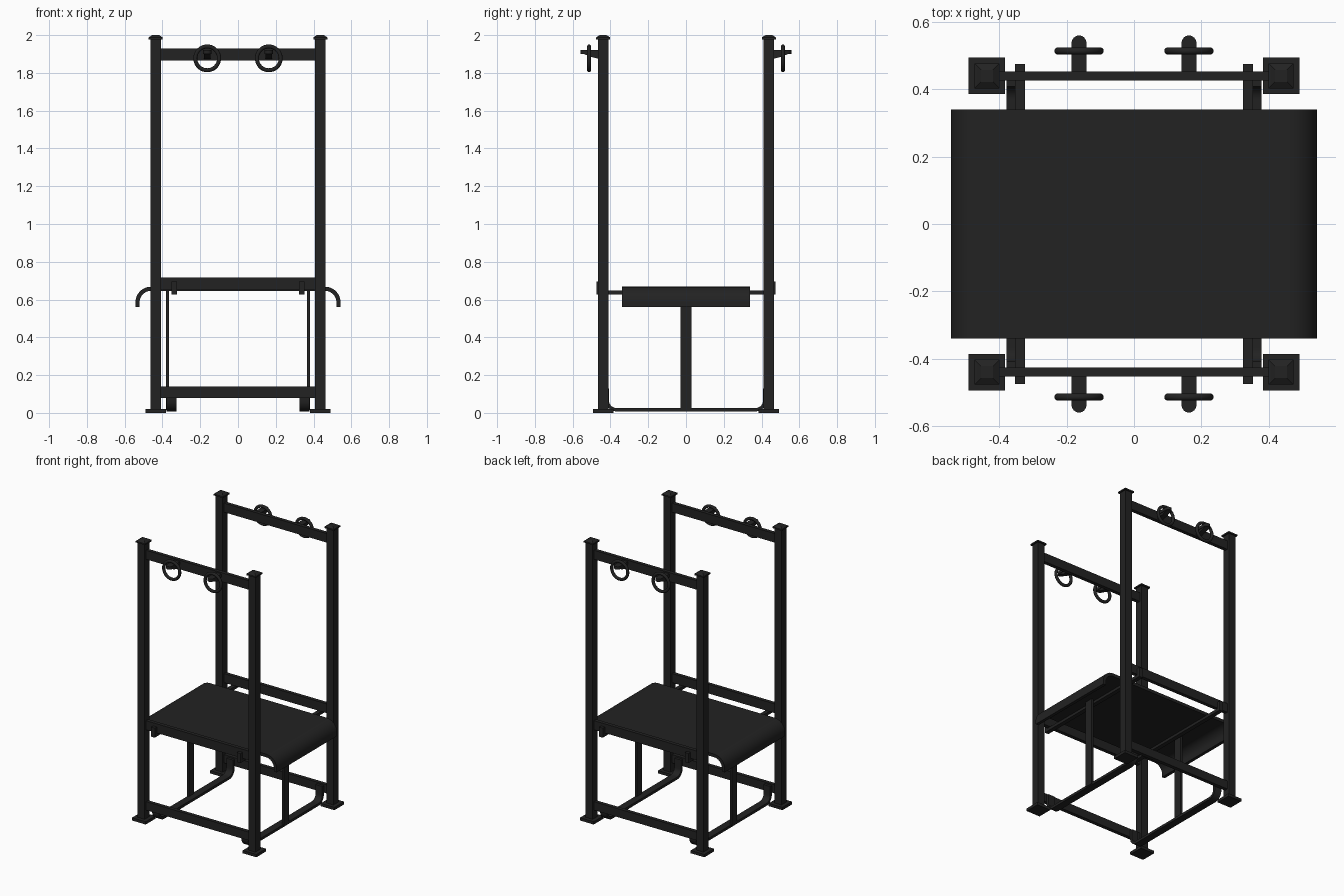
import bpy, bmesh, math

if "Cube" in bpy.data.objects:
    bpy.data.objects.remove(bpy.data.objects["Cube"])

mat = bpy.data.materials.new("black steel")
mat.diffuse_color = (0.016, 0.016, 0.016, 1)
mat.use_nodes = True
mat.node_tree.nodes["Principled BSDF"].inputs["Base Color"].default_value = mat.diffuse_color


def finish(name, bm, smooth=False):
    bmesh.ops.recalc_face_normals(bm, faces=bm.faces[:])
    me = bpy.data.meshes.new(name)
    bm.to_mesh(me)
    bm.free()
    me.materials.append(mat)
    ob = bpy.data.objects.new(name, me)
    bpy.context.collection.objects.link(ob)
    if smooth:
        bpy.ops.object.select_all(action='DESELECT')
        ob.select_set(True)
        bpy.context.view_layer.objects.active = ob
        bpy.ops.object.shade_smooth_by_angle(angle=math.radians(35))
    return ob


def box(name, x0, x1, y0, y1, z0, z1):
    bm = bmesh.new()
    bmesh.ops.create_cube(bm, size=1)
    for v in bm.verts:
        v.co = ((x0 + x1) / 2 + v.co.x * (x1 - x0),
                (y0 + y1) / 2 + v.co.y * (y1 - y0),
                (z0 + z1) / 2 + v.co.z * (z1 - z0))
    return finish(name, bm)


def stack(name, x, y, levels):
    # square sections (half width, z) lofted upward
    bm = bmesh.new()
    rings = [[bm.verts.new((x + sx * h, y + sy * h, z))
              for sx, sy in ((-1, -1), (1, -1), (1, 1), (-1, 1))] for h, z in levels]
    bm.faces.new(rings[0])
    bm.faces.new(rings[-1])
    for a, b in zip(rings, rings[1:]):
        for i in range(4):
            j = (i + 1) % 4
            bm.faces.new((a[i], a[j], b[j], b[i]))
    return finish(name, bm)


def extrude(name, pts, axis, a, b, smooth=False):
    # closed 2D profile extruded along an axis from a to b
    put = {'x': lambda p, t: (t, p[0], p[1]),
           'y': lambda p, t: (p[0], t, p[1]),
           'z': lambda p, t: (p[0], p[1], t)}[axis]
    bm = bmesh.new()
    r0 = [bm.verts.new(put(p, a)) for p in pts]
    r1 = [bm.verts.new(put(p, b)) for p in pts]
    bm.faces.new(r0)
    bm.faces.new(r1)
    n = len(pts)
    for i in range(n):
        j = (i + 1) % n
        bm.faces.new((r0[i], r0[j], r1[j], r1[i]))
    return finish(name, bm, smooth)


def arc(cx, cz, r, a0, a1, n=12):
    out = []
    for i in range(n + 1):
        t = math.radians(a0 + (a1 - a0) * i / n)
        out.append((cx + r * math.cos(t), cz + r * math.sin(t)))
    return out


# seat sheet with both ends rolled down
R, T, cx, cz = 0.083, 0.022, 0.46, 0.585
seat = ([(-cx - R, 0.56)] + arc(-cx, cz, R, 180, 90) + arc(cx, cz, R, 90, 0) + [(cx + R, 0.56)]
        + [(cx + R - T, 0.56)] + arc(cx, cz, R - T, 0, 90) + arc(-cx, cz, R - T, 90, 180)
        + [(-cx - R + T, 0.56)])
extrude("seat", seat, 'y', -0.34, 0.34, True)

# two end frames
for sy, end in ((-1, "front"), (1, "back")):
    y = 0.439 * sy
    for sx in (-1, 1):
        x = 0.436 * sx
        box(end + "_post", x - 0.028, x + 0.028, y - 0.028, y + 0.028, 0.01, 1.985)
        stack(end + "_foot_plate", x, y, [(0.054, 0), (0.054, 0.02)])
        stack(end + "_post_cap", x, y,
              [(0.037, 1.978), (0.037, 1.988), (0.029, 1.993), (0.018, 2.0)])
    for name, z0, z1 in (("top", 1.866, 1.93), ("middle", 0.652, 0.717), ("bottom", 0.08, 0.14)):
        box(f"{end}_{name}_beam", -0.41, 0.41, y - 0.013, y + 0.013, z0, z1)

    for x in (-0.163, 0.163):
        # lug with rounded nose and gusset
        lug = [(x - 0.022, 0.45 * sy)] + \
              [(px, py * sy) for px, py in arc(x, 0.537, 0.022, 180, 0)] + [(x + 0.022, 0.45 * sy)]
        extrude(end + "_ring_lug", lug, 'z', 1.9, 1.921, True)
        extrude(end + "_lug_gusset",
                [(0.45 * sy, 1.902), (0.545 * sy, 1.902), (0.505 * sy, 1.885), (0.45 * sy, 1.872)],
                'x', x - 0.018, x + 0.018)
        # hanging ring
        bpy.ops.mesh.primitive_torus_add(major_segments=40, minor_segments=10, major_radius=0.063,
                                         minor_radius=0.0105, location=(x, 0.513 * sy, 1.877),
                                         rotation=(math.pi / 2, 0, 0))
        ring = bpy.context.object
        ring.name = end + "_ring"
        ring.data.materials.append(mat)
        bpy.ops.object.shade_smooth_by_angle(angle=math.radians(40))

# supports under the seat on each side
for sx, side in ((-1, "left"), (1, "right")):
    xs = sorted((0.353 * sx, 0.323 * sx))
    box(side + "_seat_rail", *xs, -0.475, 0.475, 0.627, 0.648)
    for sy in (-1, 1):
        ys = sorted((0.452 * sy, 0.475 * sy))
        box(side + "_rail_hook", *xs, *ys, 0.627, 0.695)
    xb = sorted((0.382 * sx, 0.366 * sx))
    box(side + "_support_bar", *xb, -0.03, 0.03, 0.015, 0.65)
    # floor strip bent up against the bottom beams
    o, t, r = 0.426, 0.018, 0.058
    c, z = o - r, 0.008 + r
    strip = ([(-o, 0.13)] + arc(-c, z, r, 180, 270) + arc(c, z, r, 270, 360) + [(o, 0.13), (o - t, 0.13)]
             + arc(c, z, r - t, 360, 270) + arc(-c, z, r - t, 270, 180) + [(-o + t, 0.13)])
    xk = sorted((0.378 * sx, 0.325 * sx))
    extrude(side + "_floor_strip", strip, 'x', *xk, True)
